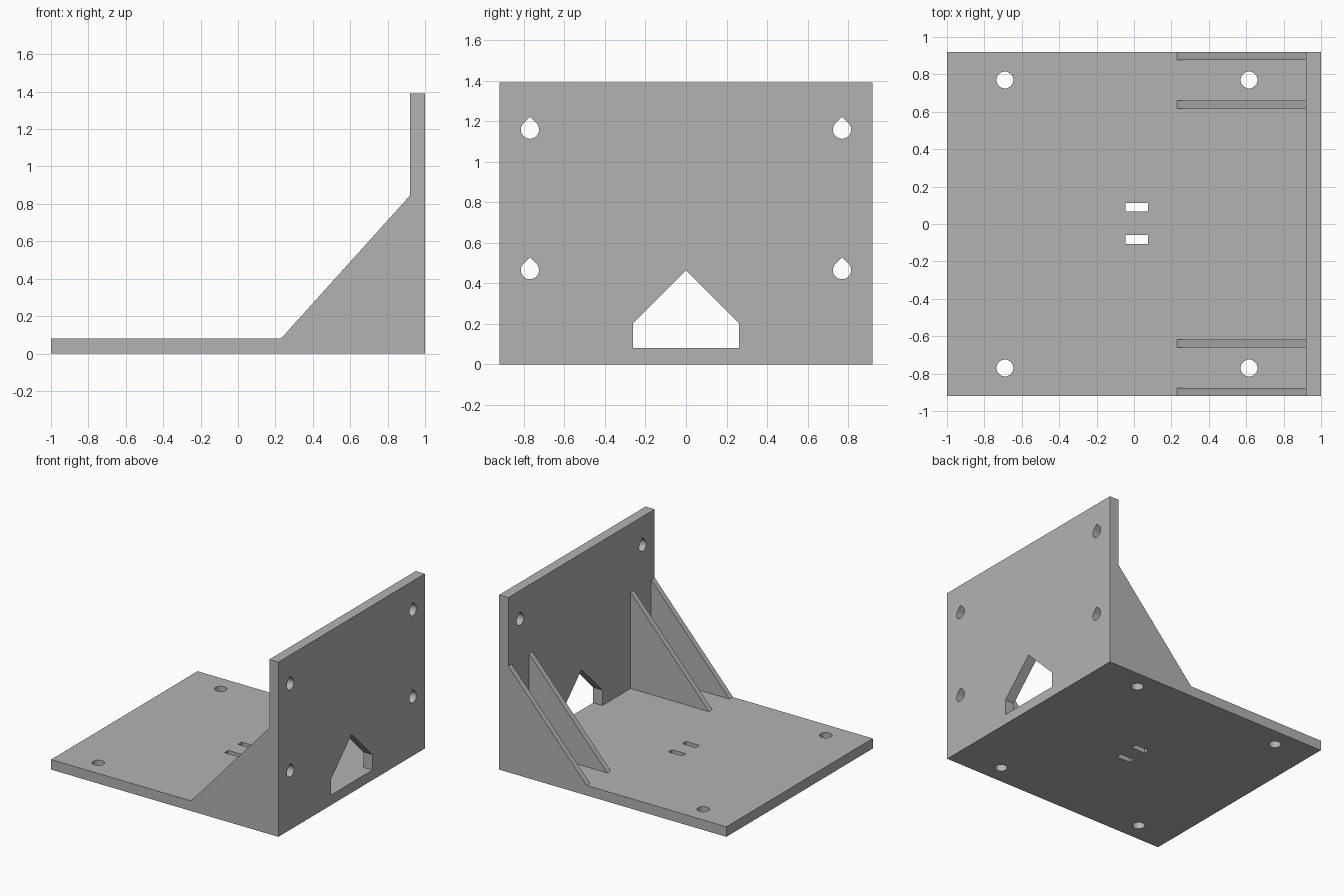
import bpy
import bmesh
import math
from mathutils import Vector

cube = bpy.data.objects.get("Cube")
if cube:
    bpy.data.objects.remove(cube, do_unlink=True)

grey = bpy.data.materials.new("plain grey")
grey.use_nodes = True
colour = (0.45, 0.45, 0.45, 1)
grey.diffuse_color = colour
grey.node_tree.nodes["Principled BSDF"].inputs["Base Color"].default_value = colour

# Overall sizes
HALF_WIDTH = 0.92
THICK = 0.08
HEIGHT = 1.39
WALL_X = 1 - THICK
HOLE_R = 0.045
HOLE_Y = 0.77


def prism(name, outline, axis, start, end):
    """Extrude a 2D outline along an axis; the outline uses the other two axes in order."""
    def place(point, depth):
        co = list(point)
        co.insert(axis, depth)
        return Vector(co)

    bm = bmesh.new()
    face = bm.faces.new([bm.verts.new(place(p, start)) for p in outline])
    moved = bmesh.ops.extrude_face_region(bm, geom=[face])["geom"]
    shift = place((0, 0), end - start)
    bmesh.ops.translate(bm, vec=shift, verts=[g for g in moved if isinstance(g, bmesh.types.BMVert)])
    bmesh.ops.recalc_face_normals(bm, faces=bm.faces)
    mesh = bpy.data.meshes.new(name)
    bm.to_mesh(mesh)
    bm.free()
    mesh.materials.append(grey)
    obj = bpy.data.objects.new(name, mesh)
    bpy.context.collection.objects.link(obj)
    return obj


def rectangle(a0, a1, b0, b1):
    return [(a0, b0), (a1, b0), (a1, b1), (a0, b1)]


def arc(a, b, start, sweep, steps):
    angles = [math.radians(start + sweep * i / steps) for i in range(steps + 1)]
    return [(a + HOLE_R * math.cos(t), b + HOLE_R * math.sin(t)) for t in angles]


def circle(a, b):
    return arc(a, b, 0, 360, 32)[:-1]


def teardrop(a, b):
    # Round below, pointed on top
    return arc(a, b, 135, 270, 24) + [(a, b + HOLE_R * math.sqrt(2))]


def cut(obj, cutters):
    for cutter in cutters:
        cutter.hide_render = True
        mod = obj.modifiers.new("hole", "BOOLEAN")
        mod.operation = "DIFFERENCE"
        mod.solver = "EXACT"
        mod.object = cutter
    graph = bpy.context.evaluated_depsgraph_get()
    mesh = bpy.data.meshes.new_from_object(obj.evaluated_get(graph))
    obj.modifiers.clear()
    obj.data = mesh
    for cutter in cutters:
        bpy.data.objects.remove(cutter, do_unlink=True)


# Base plate with four round holes and two cable tie slots
base = prism("base_plate", rectangle(-1, 1, -HALF_WIDTH, HALF_WIDTH), 2, 0, THICK)
openings = [circle(x, y) for x in (-0.69, 0.615) for y in (-HOLE_Y, HOLE_Y)]
openings += [rectangle(-0.045, 0.075, y, y + 0.046) for y in (-0.106, 0.066)]
cut(base, [prism("base_cutter", o, 2, -0.1, 0.2) for o in openings])

# Upright wall with a gabled opening at the foot and four teardrop holes
wall_outline = [
    (-HALF_WIDTH, THICK), (-0.262, THICK), (-0.262, 0.203), (0, 0.465),
    (0.262, 0.203), (0.262, THICK), (HALF_WIDTH, THICK),
    (HALF_WIDTH, HEIGHT), (-HALF_WIDTH, HEIGHT),
]
wall = prism("upright_wall", wall_outline, 0, WALL_X, 1)
openings = [teardrop(y, z) for y in (-HOLE_Y, HOLE_Y) for z in (0.465, 1.158)]
cut(wall, [prism("wall_cutter", o, 0, 0.8, 1.1) for o in openings])

# Triangular ribs, an outer and an inner one on each side
rib_outline = [(0.23, THICK), (WALL_X, THICK), (WALL_X, 0.845)]
for side, sign in (("left", 1), ("right", -1)):
    for place, y in (("outer", HALF_WIDTH), ("inner", 0.66)):
        prism(f"{place}_rib_{side}", rib_outline, 1, sign * (y - 0.043), sign * y)
